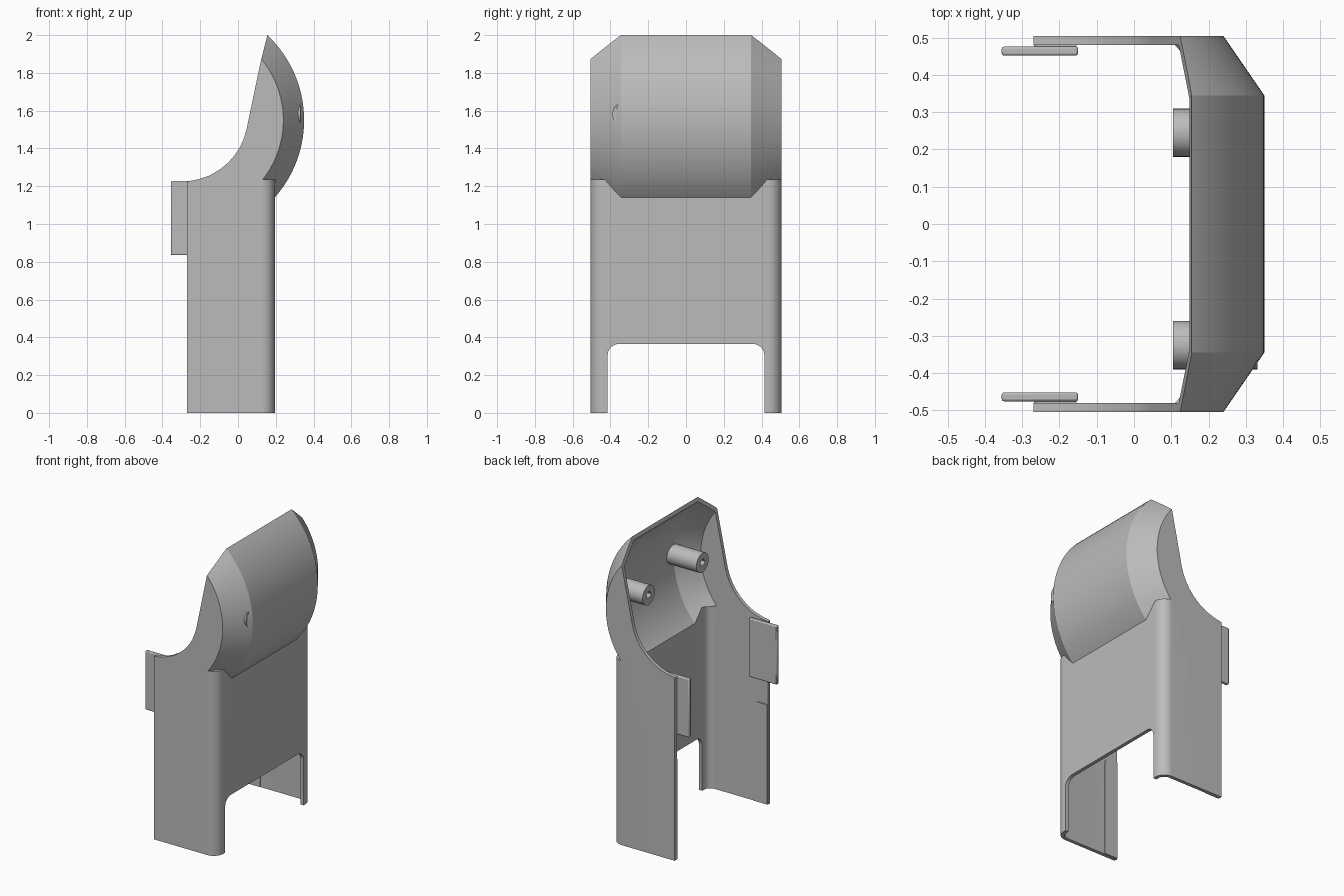
import bpy, bmesh, math

cube = bpy.data.objects.get("Cube")
if cube:
    bpy.data.objects.remove(cube, do_unlink=True)

# Single grey plastic
grey = bpy.data.materials.new("grey_plastic")
grey.use_nodes = True
colour = (0.5, 0.5, 0.5, 1)
grey.diffuse_color = colour
grey.node_tree.nodes["Principled BSDF"].inputs["Base Color"].default_value = colour

HALF = 0.505          # half width
WALL = 0.024          # shell thickness
BACK = 0.195          # outer face of the back wall
AXIS_X, AXIS_Z = -0.267, 1.55   # centre of the hood's curve


def finish(name, bm):
    bmesh.ops.recalc_face_normals(bm, faces=bm.faces)
    mesh = bpy.data.meshes.new(name)
    bm.to_mesh(mesh)
    bm.free()
    mesh.materials.append(grey)
    obj = bpy.data.objects.new(name, mesh)
    bpy.context.collection.objects.link(obj)
    return obj


def loft(name, rings):
    bm = bmesh.new()
    loops = [[bm.verts.new(p) for p in ring] for ring in rings]
    n = len(loops[0])
    for a, b in zip(loops, loops[1:]):
        for i in range(n):
            j = (i + 1) % n
            bm.faces.new((a[i], a[j], b[j], b[i]))
    bm.faces.new(loops[0])
    bm.faces.new(loops[-1])
    return finish(name, bm)


def prism(name, points, axis, lo, hi):
    place = {"x": lambda u, v, d: (d, u, v),
             "y": lambda u, v, d: (u, d, v),
             "z": lambda u, v, d: (u, v, d)}[axis]
    return loft(name, [[place(u, v, d) for u, v in points] for d in (lo, hi)])


def arc(cx, cy, r, start, end, steps=10):
    out = []
    for i in range(steps + 1):
        a = math.radians(start + (end - start) * i / steps)
        out.append((round(cx + r * math.cos(a), 5), round(cy + r * math.sin(a), 5)))
    return out


def circle(cx, cy, r, n):
    return arc(cx, cy, r, 0, 360, n)[:-1]


def drum(name, stations):
    # Chamfered drum around a crosswise axis
    return loft(name, [[(x, y, z) for x, z in circle(AXIS_X, AXIS_Z, r, 128)]
                       for r, y in stations])


def column(name, back, half, r, lo, hi):
    # U-shaped body block with rounded rear corners
    pts = [(-0.7, -half)] + arc(back - r, -half + r, r, -90, 0)
    pts += arc(back - r, half - r, r, 0, 90) + [(-0.7, half)]
    return prism(name, pts, "z", lo, hi)


def combine(obj, tool, operation):
    mod = obj.modifiers.new(operation.lower(), "BOOLEAN")
    mod.operation, mod.solver, mod.object = operation, "EXACT", tool
    bpy.context.view_layer.objects.active = obj
    bpy.ops.object.modifier_apply(modifier=mod.name)
    bpy.data.objects.remove(tool, do_unlink=True)


def smooth(obj):
    bpy.ops.object.select_all(action="DESELECT")
    obj.select_set(True)
    bpy.context.view_layer.objects.active = obj
    bpy.ops.object.shade_smooth_by_angle(angle=math.radians(25))


# Outer shell: body block joined with the curved hood
shell = column("shell", BACK, HALF, 0.07, -0.1, 1.235)
combine(shell, drum("hood", [(0.507, -HALF), (0.617, -0.345),
                             (0.617, 0.345), (0.507, HALF)]), "UNION")

# Hollow inside
inner = HALF - WALL
hollow = column("hollow", BACK - WALL, inner, 0.046, -0.3, 1.23)
combine(hollow, drum("hood_hollow", [(0.494, -inner), (0.593, -0.338),
                                     (0.593, 0.338), (0.494, inner)]), "UNION")
combine(shell, hollow, "DIFFERENCE")

# Side outline: straight front edge, swept neck and slanted hood opening
outline = [(-0.27, 0), (0.6, 0), (0.6, 2.3), (0.225, 2.3), (0.155, 2.0),
           (0.118, 1.85), (0.045, 1.5), (0.032, 1.455), (0.012, 1.41),
           (-0.015, 1.367), (-0.05, 1.327), (-0.095, 1.289),
           (-0.15, 1.257), (-0.21, 1.237), (-0.27, 1.225)]
combine(shell, prism("side_outline", outline, "y", -0.8, 0.8), "INTERSECT")

# Notch at the foot of the back wall, leaving two legs
notch = [(-0.415, -0.2), (0.415, -0.2)]
notch += arc(0.355, 0.305, 0.06, 0, 90, 6) + arc(-0.355, 0.305, 0.06, 90, 180, 6)
combine(shell, prism("notch", notch, "x", 0.1, 0.4), "DIFFERENCE")
smooth(shell)

for side, label in ((1, "left"), (-1, "right")):
    # Clip plates beside the front edges
    y0, y1 = sorted((side * 0.452, side * 0.476))
    plate = [(-0.355, 0.835), (-0.15, 0.835), (-0.15, 1.228), (-0.355, 1.228)]
    clip = prism(label + "_clip", plate, "y", y0, y1)
    bevel = clip.modifiers.new("soft_edges", "BEVEL")
    bevel.width, bevel.segments = 0.006, 2
    smooth(clip)

    # Spacer that joins the clip to the side wall
    y0, y1 = sorted((side * 0.47, side * 0.485))
    pad = [(-0.265, 0.84), (-0.155, 0.84), (-0.155, 1.222), (-0.265, 1.222)]
    prism(label + "_clip_spacer", pad, "y", y0, y1)

    # Thin strip inside the side wall, with a rounded top corner
    y0, y1 = sorted((side * 0.475, side * 0.483))
    strip = [(-0.268, 0.002), (-0.17, 0.002)]
    strip += arc(-0.2, 0.64, 0.03, 0, 90, 6) + [(-0.268, 0.67)]
    prism(label + "_inner_strip", strip, "y", y0, y1)

# Screw bosses inside the hood
for y, label in ((0.245, "left"), (-0.325, "right")):
    boss = prism(label + "_boss", circle(y, 1.58, 0.065, 32), "x", 0.105, 0.332)
    hole = prism("boss_hole", circle(y, 1.58, 0.026, 6), "x", 0.05, 0.27)
    combine(boss, hole, "DIFFERENCE")
    smooth(boss)
